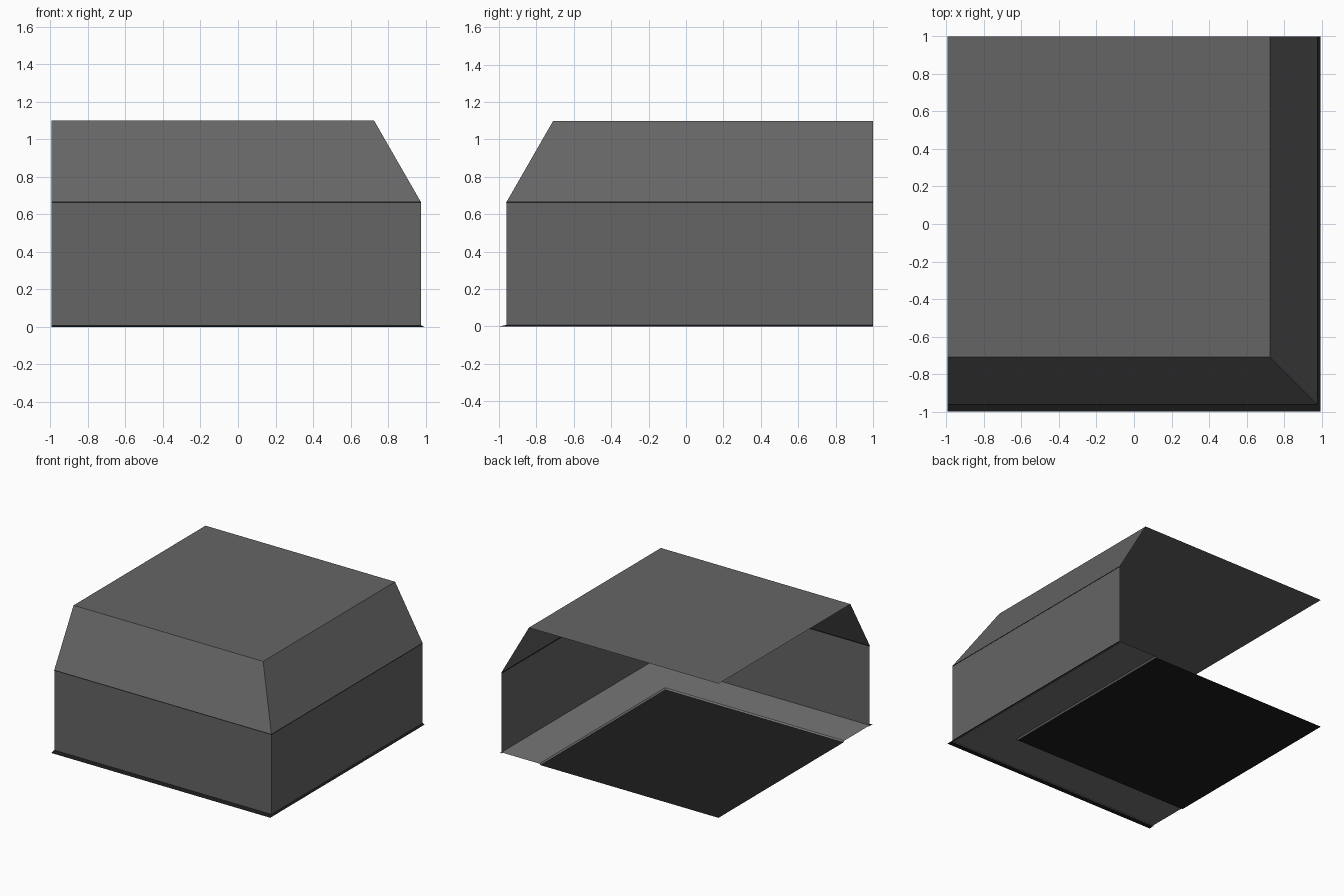
import bpy, bmesh

if "Cube" in bpy.data.objects:
    bpy.data.objects.remove(bpy.data.objects["Cube"])

L, B = -0.995, 1.0   # open left and back limits


def material(name, v):
    m = bpy.data.materials.new(name)
    m.diffuse_color = (v, v, v, 1)
    m.use_nodes = True
    m.node_tree.nodes["Principled BSDF"].inputs["Base Color"].default_value = m.diffuse_color
    return m


def finish(name, bm, mat):
    me = bpy.data.meshes.new(name)
    bm.to_mesh(me)
    bm.free()
    me.materials.append(mat)
    ob = bpy.data.objects.new(name, me)
    bpy.context.collection.objects.link(ob)


def corner_sweep(name, profile, mat):
    """Sweep (x, y, z) corner points along the front and right sides with a mitre."""
    bm = bmesh.new()
    rows = [[bm.verts.new(p) for p in ((L, y, z), (x, y, z), (x, B, z))]
            for x, y, z in profile]
    for a, b in zip(rows, rows[1:]):
        for i in range(2):
            bm.faces.new((a[i], a[i + 1], b[i + 1], b[i]))
    finish(name, bm, mat)


def plate(name, x, y, z, mat):
    """Flat sheet from the open back-left corner to (x, y)."""
    bm = bmesh.new()
    bm.faces.new([bm.verts.new((px, py, z)) for px, py in ((L, y), (x, y), (x, B), (L, B))])
    finish(name, bm, mat)


grey = material("grey", 0.13)
light = material("light_grey", 0.18)
black = material("black", 0.012)

# outer walls and sloping shoulder
corner_sweep("lower_wall", [(0.975, -0.96, 0), (0.975, -0.96, 0.66)], grey)
corner_sweep("sloped_shoulder", [(0.975, -0.96, 0.665), (0.725, -0.71, 1.1)], grey)
# narrow ledge between wall and shoulder
corner_sweep("ledge", [(0.971, -0.956, 0.66), (0.977, -0.962, 0.66), (0.975, -0.96, 0.667)], black)
plate("top_panel", 0.725, -0.71, 1.1, grey)

# base: outer rim, raised inner border with its step, and dark floor
corner_sweep("base_rim", [(0.993, -1.0, 0), (0.975, -0.96, 0.008)], black)
corner_sweep("floor_border", [(0.975, -0.96, 0.01), (0.63, -0.63, 0.01), (0.62, -0.62, 0)], light)
plate("floor", 0.62, -0.62, 0, black)
